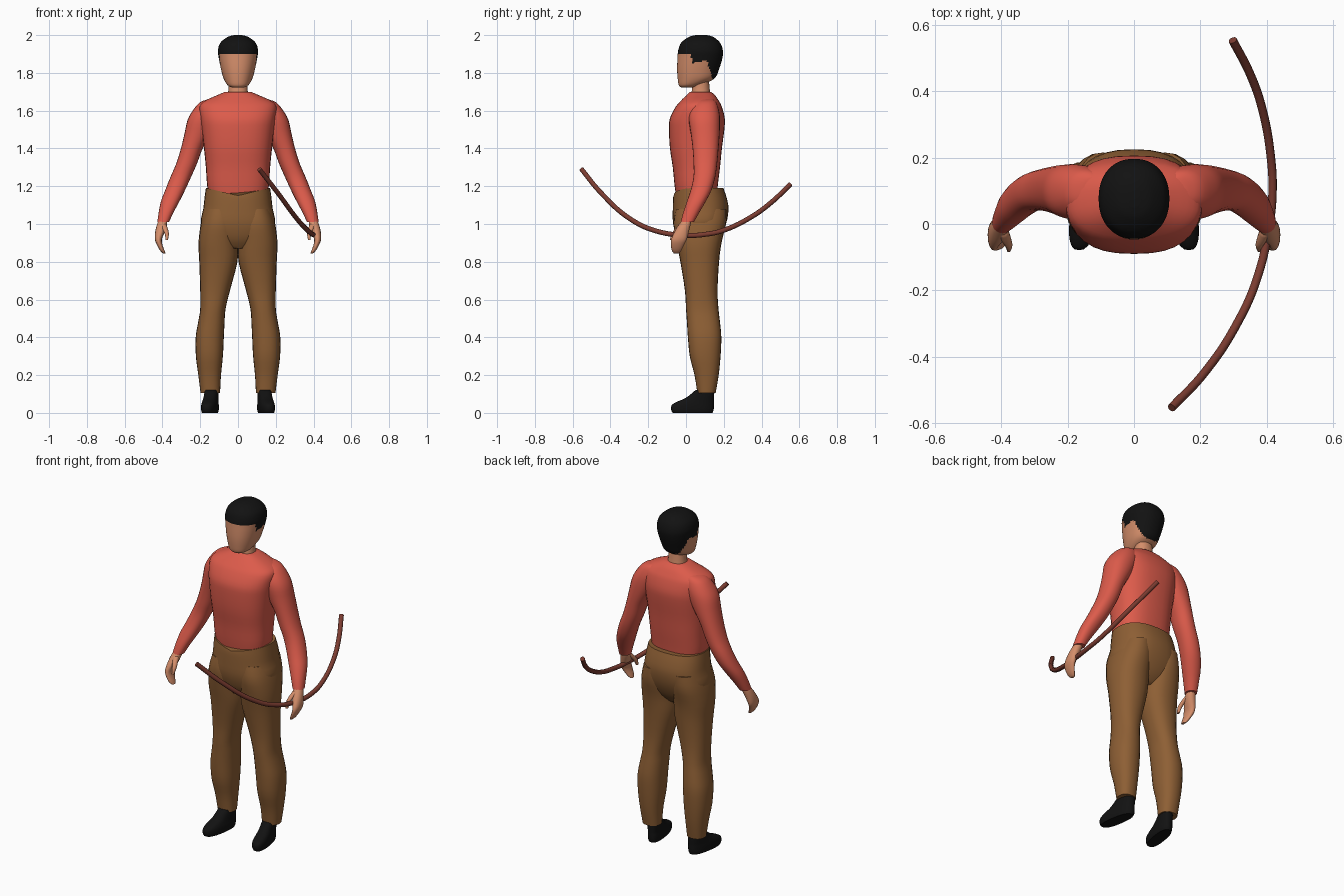
import bpy, math
from mathutils import Vector


def material(name, rgb):
    m = bpy.data.materials.new(name)
    m.diffuse_color = (*rgb, 1)
    return m


RED = material("red shirt", (0.72, 0.105, 0.07))
BROWN = material("brown trousers", (0.27, 0.115, 0.035))
SKIN = material("skin", (0.66, 0.27, 0.145))
BLACK = material("black", (0.006, 0.006, 0.006))
WOOD = material("dark red wood", (0.2, 0.045, 0.03))


def spline(rows, steps):
    """Catmull-Rom interpolation of the ring rows."""
    rows = [Vector(r) for r in rows]
    out = []
    for i in range(len(rows) - 1):
        a, b, c, d = rows[max(i - 1, 0)], rows[i], rows[i + 1], rows[min(i + 2, len(rows) - 1)]
        for k in range(steps):
            t = k / steps
            out.append(0.5 * (2 * b + (c - a) * t + (2 * a - 5 * b + 4 * c - d) * t * t
                              + (3 * b - a - 3 * c + d) * t ** 3))
    return out + [rows[-1]]


def loft(name, rows, mat, sides=24, steps=3, power=2.2, mirror=False, warp=None):
    """Skin horizontal rings given as (z, x0, x1, y0, y1)."""
    rings = spline(rows, steps)
    verts, faces = [], []
    for z, x0, x1, y0, y1 in rings:
        for k in range(sides):
            a = 2 * math.pi * k / sides
            c, s = math.cos(a), math.sin(a)
            p = ((x0 + x1) / 2 + (x1 - x0) / 2 * math.copysign(abs(c) ** (2 / power), c),
                 (y0 + y1) / 2 + (y1 - y0) / 2 * math.copysign(abs(s) ** (2 / power), s), z)
            verts.append(warp(*p) if warp else p)
    for j in range(len(rings) - 1):
        for k in range(sides):
            n = (k + 1) % sides
            faces.append((j * sides + k, j * sides + n, (j + 1) * sides + n, (j + 1) * sides + k))
    last = (len(rings) - 1) * sides
    faces += [tuple(reversed(range(sides))), tuple(range(last, last + sides))]
    me = bpy.data.meshes.new(name)
    me.from_pydata(verts, [], faces)
    me.materials.append(mat)
    ob = bpy.data.objects.new(name, me)
    bpy.context.collection.objects.link(ob)
    bpy.ops.object.select_all(action='DESELECT')
    ob.select_set(True)
    bpy.context.view_layer.objects.active = ob
    bpy.ops.object.shade_smooth_by_angle(angle=math.radians(50))
    if mirror:
        ob.modifiers.new("mirror", 'MIRROR').use_mirror_merge = False
    return ob


def sym(rows):
    """Rows (z, half width, y0, y1) centred on x = 0."""
    return [(z, -w, w, a, b) for z, w, a, b in rows]


# Shirt body
loft("shirt_body", sym([
    (1.10, .145, -.045, .16), (1.20, .163, -.06, .168), (1.30, .17, -.07, .18),
    (1.40, .18, -.085, .19), (1.50, .192, -.09, .203), (1.56, .2, -.085, .205),
    (1.62, .205, -.055, .19), (1.65, .18, -.03, .175), (1.68, .115, 0, .155),
    (1.70, .068, .02, .132)]), RED, 32, power=2.5)

# Sleeves
loft("sleeve", [
    (1.662, .10, .15, .07, .14), (1.645, .08, .2, .045, .16), (1.60, .08, .24, .02, .175),
    (1.55, .10, .267, .015, .18), (1.48, .14, .283, .025, .178), (1.40, .187, .302, .035, .172),
    (1.32, .217, .327, .04, .165), (1.25, .248, .357, .04, .155), (1.18, .28, .385, .025, .135),
    (1.12, .31, .408, .005, .105), (1.06, .342, .42, -.015, .07), (1.01, .365, .427, -.028, .042)],
    RED, mirror=True)

# Hands with curled fingers, and thumbs
loft("hand", [
    (1.03, .378, .415, -.015, .03), (1.00, .375, .428, -.035, .025), (.96, .387, .438, -.06, .015),
    (.92, .403, .44, -.078, .005), (.89, .4, .43, -.08, -.01), (.86, .389, .413, -.075, -.025),
    (.845, .384, .398, -.065, -.035)], SKIN, 16, mirror=True)
loft("thumb", [
    (1.00, .38, .41, -.035, 0), (.97, .37, .398, -.062, -.03), (.945, .366, .387, -.077, -.05),
    (.915, .371, .383, -.085, -.068)], SKIN, 12, mirror=True)


# Trousers: hips with a waist line dipping at the front middle, then legs
def dip(x, y, z):
    if z > 1.14 and y < .07:
        z -= .04 * max(0, 1 - abs(x) / .165) * (z - 1.14) / .05
    return x, y, z


loft("trouser_hips", sym([
    (.87, .09, -.01, .13), (.92, .15, -.045, .175), (1.0, .196, -.068, .212),
    (1.08, .184, -.07, .225), (1.14, .177, -.068, .215), (1.19, .17, -.065, .198)]),
    BROWN, 32, power=2.4, warp=dip)
loft("trouser_leg", [
    (.105, .095, .198, .06, .157), (.20, .09, .21, .045, .173), (.30, .08, .223, .02, .183),
    (.40, .075, .224, .01, .187), (.48, .071, .211, .005, .18), (.55, .066, .2, 0, .172),
    (.65, .042, .2, -.006, .167), (.80, .003, .205, -.03, .175), (.90, 0, .209, -.05, .188),
    (1.0, 0, .197, -.066, .212), (1.08, .01, .175, -.055, .215)], BROWN, mirror=True, power=2.3)

# Shoes with toes turned slightly outwards
loft("shoe", [
    (0, .108, .182, -.07, .14), (.015, .103, .186, -.078, .146), (.04, .103, .186, -.076, .148),
    (.058, .106, .184, -.05, .148), (.08, .108, .182, .0, .149), (.12, .11, .18, .05, .15)],
    BLACK, mirror=True, power=2.5, warp=lambda x, y, z: (x + .15 * (.06 - y), y, z))

# Neck
loft("neck", sym([(1.66, .062, .02, .135), (1.70, .052, .03, .127), (1.78, .048, .035, .12)]), SKIN)

# Head: skin below the hairline, hair above it
head = loft("head", sym([
    (1.722, .03, -.025, .035), (1.735, .055, -.038, .08), (1.77, .076, -.044, .15),
    (1.82, .09, -.047, .175), (1.88, .102, -.045, .193), (1.92, .106, -.041, .195),
    (1.96, .093, -.025, .18), (1.99, .055, .015, .145), (2.0, .02, .05, .11)]), SKIN, 64, 8)
head.data.materials.append(BLACK)


def hairline(y):
    if y < .03:
        return 1.9
    if y < .11:
        return 1.85 + .02 * (y - .03) / .08
    return max(1.765, 1.87 - 3.5 * (y - .11))


for f in head.data.polygons:
    if f.center.z > hairline(f.center.y):
        f.material_index = 1

# Curved bow held in the hand
cu = bpy.data.curves.new("bow", 'CURVE')
cu.dimensions = '3D'
cu.bevel_depth = .013
cu.bevel_resolution = 3
cu.use_fill_caps = True
pts = [(.113, -.553, 1.29), (.21, -.45, 1.165), (.31, -.30, 1.03), (.37, -.165, .965),
       (.408, 0, .94), (.417, .1, .945), (.412, .2, .967), (.385, .35, 1.04),
       (.35, .45, 1.113), (.297, .553, 1.21)]
sp = cu.splines.new('BEZIER')
sp.bezier_points.add(len(pts) - 1)
for bp, p in zip(sp.bezier_points, pts):
    bp.co = p
    bp.handle_left_type = bp.handle_right_type = 'AUTO'
cu.materials.append(WOOD)
bpy.context.collection.objects.link(bpy.data.objects.new("bow", cu))
